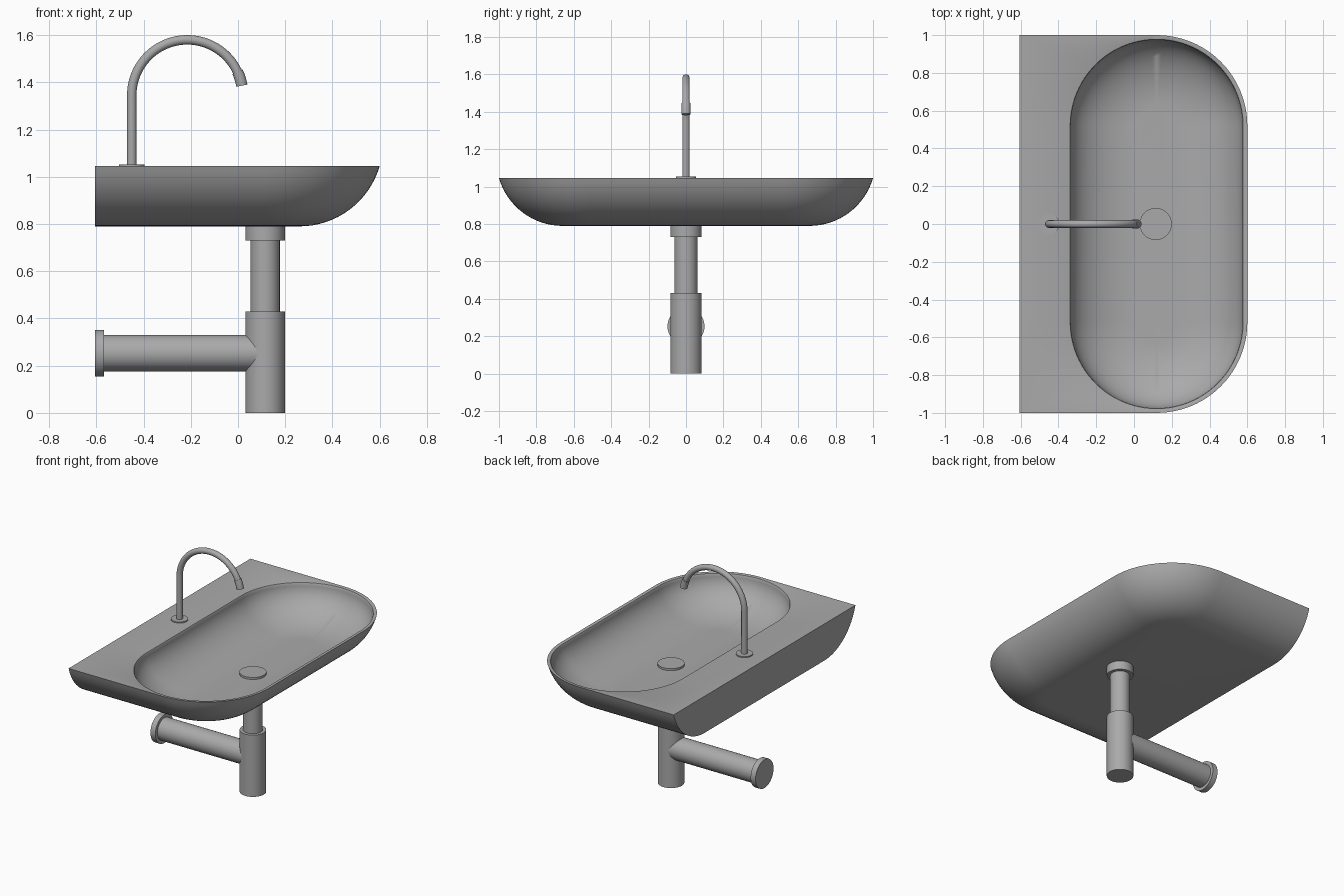
import bpy, bmesh, math
from mathutils import Vector

if "Cube" in bpy.data.objects:
    bpy.data.objects.remove(bpy.data.objects["Cube"])

grey = bpy.data.materials.new("satin_grey")
grey.diffuse_color = (0.4, 0.4, 0.4, 1)
grey.use_nodes = True
grey.node_tree.nodes["Principled BSDF"].inputs["Base Color"].default_value = grey.diffuse_color


def finish(bm, name):
    bmesh.ops.recalc_face_normals(bm, faces=bm.faces)
    me = bpy.data.meshes.new(name)
    bm.to_mesh(me)
    bm.free()
    me.materials.append(grey)
    ob = bpy.data.objects.new(name, me)
    bpy.context.collection.objects.link(ob)
    bpy.ops.object.select_all(action='DESELECT')
    ob.select_set(True)
    bpy.context.view_layer.objects.active = ob
    bpy.ops.object.shade_smooth_by_angle(angle=math.radians(35))
    return ob


def loft(name, rings):
    """Skin a list of equal-length point rings and cap both ends."""
    bm = bmesh.new()
    vs = [[bm.verts.new(p) for p in ring] for ring in rings]
    n = len(vs[0])
    for a, b in zip(vs, vs[1:]):
        for i in range(n):
            j = (i + 1) % n
            bm.faces.new((a[i], a[j], b[j], b[i]))
    bm.faces.new(vs[0])
    bm.faces.new(vs[-1])
    return finish(bm, name)


def tube(name, path, radius, sides=48):
    """Sweep a circle along an (x, z) path lying in the y = 0 plane."""
    rings = []
    for k, (x, z) in enumerate(path):
        a, b = path[max(k - 1, 0)], path[min(k + 1, len(path) - 1)]
        t = Vector((b[0] - a[0], 0, b[1] - a[1])).normalized()
        u, v = t.cross(Vector((0, 1, 0))), Vector((0, 1, 0))
        rings.append([Vector((x, 0, z)) + radius * (u * math.cos(w) + v * math.sin(w))
                      for w in (2 * math.pi * i / sides for i in range(sides))])
    return loft(name, rings)


# Basin: rounded front corners, square or rounded back corners
CX, CY, SEG = 0.12, 0.52, 24


def outline(r, z, square_back):
    pts = []
    for q in range(4):
        sy = 1 if q < 2 else -1
        for i in range(SEG + 1):
            w = math.pi / 2 * (q + i / SEG)
            c, s = math.cos(w), math.sin(w)
            if square_back and q in (1, 2):
                m = max(abs(c), abs(s))
                pts.append((CX + 0.725 * c / m, sy * CY + r * s / m, z))
            else:
                pts.append((CX + r * c, sy * CY + r * s, z))
    return pts


rings = []
R, top = 0.354, math.radians(73.8)
for i in range(17):                       # curved outer shell, bottom to top
    w = top * i / 16
    rings.append(outline(0.14 + R * math.sin(w), 0.79 + R * (1 - math.cos(w)), True))
rings.append(outline(0.463, 1.045, False))  # softened inner rim
rings.append(outline(0.458, 1.043, False))
for i in range(21):                       # bowl, rim to floor
    w = math.pi / 2 * i / 20
    rings.append(outline(0.455 - 0.36 * (1 - math.cos(w)), 1.038 - 0.22 * math.sin(w), False))
loft("basin", rings)

# Drain cap in the bowl
tube("drain_cap", [(0.115, 0.80), (0.115, 0.832)], 0.085)

# Tap: base ring, gooseneck and thicker spout tip
tube("tap_base", [(-0.45, 1.04), (-0.45, 1.053)], 0.054)


def arc(a0, a1, n):
    return [(-0.215 + 0.235 * math.cos(math.radians(a0 + (a1 - a0) * i / n)),
             1.345 + 0.235 * math.sin(math.radians(a0 + (a1 - a0) * i / n)))
            for i in range(n + 1)]


tube("tap_neck", [(-0.45, 1.045)] + arc(180, 12, 48), 0.02, 32)
tube("tap_spout_tip", arc(25, 10, 6), 0.024, 32)

# Waste pipe, bottle trap and wall outlet
tube("waste_collar", [(0.115, 0.73), (0.115, 0.795)], 0.084)
tube("waste_pipe", [(0.115, 0.42), (0.115, 0.74)], 0.062)
tube("bottle_trap", [(0.115, 0.0), (0.115, 0.43)], 0.084)
tube("outlet_pipe", [(-0.58, 0.253), (0.115, 0.253)], 0.077)
tube("wall_flange", [(-0.605, 0.253), (-0.567, 0.253)], 0.099)
